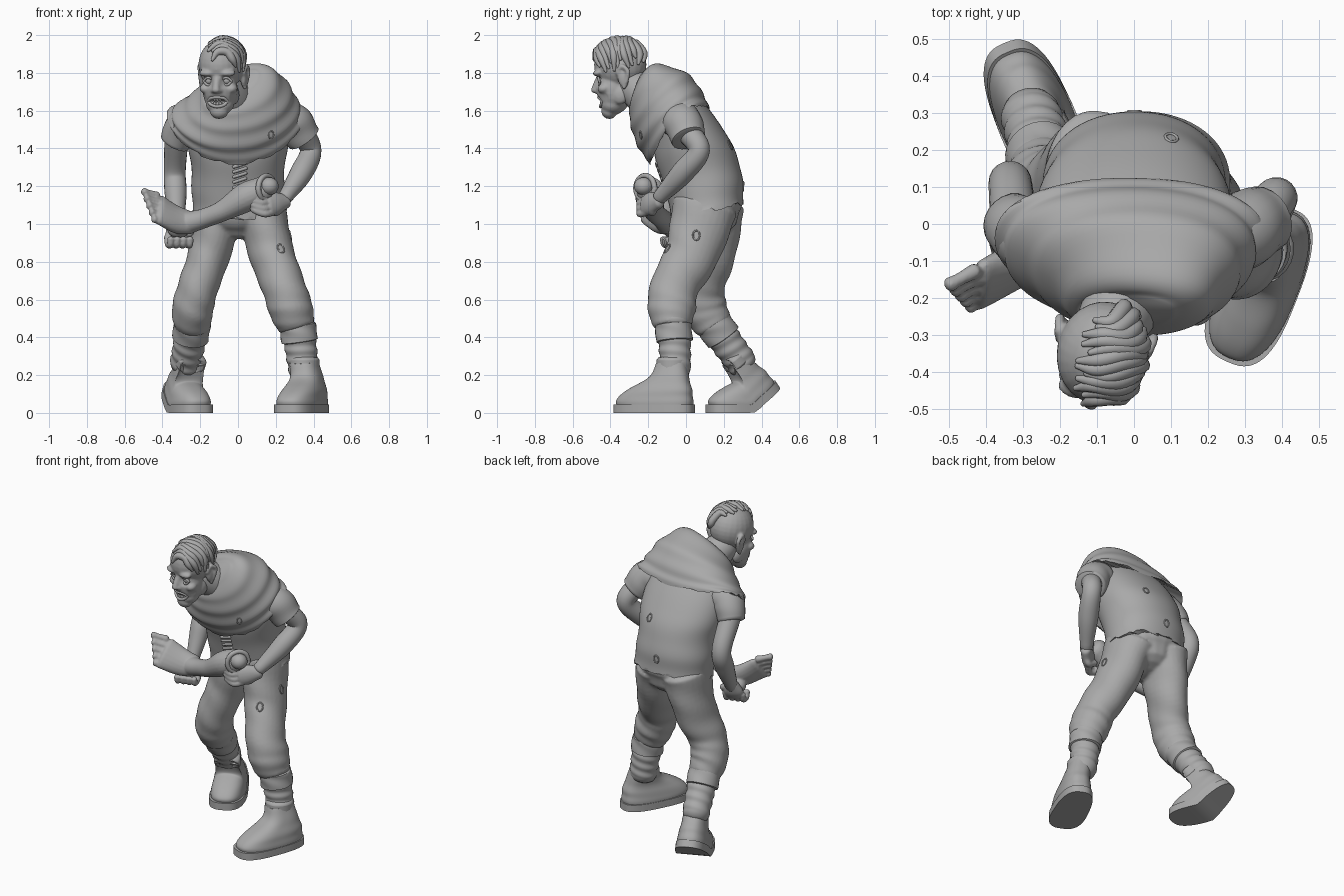
import bpy, bmesh, random
from math import sin, cos, pi, radians, copysign
from mathutils import Vector, Matrix
from mathutils.bvhtree import BVHTree

random.seed(4)
start_cube = bpy.data.objects.get("Cube")
if start_cube:
    bpy.data.objects.remove(start_cube)

grey = bpy.data.materials.new("plain_grey")
grey.use_nodes = True
grey.diffuse_color = (.4, .4, .4, 1)
grey.node_tree.nodes["Principled BSDF"].inputs["Base Color"].default_value = (.4, .4, .4, 1)


def finish(name, bm):
    mesh = bpy.data.meshes.new(name)
    bmesh.ops.recalc_face_normals(bm, faces=bm.faces[:])
    bm.to_mesh(mesh)
    bm.free()
    mesh.materials.append(grey)
    mesh.shade_smooth()
    mesh.set_sharp_from_angle(angle=radians(60))
    obj = bpy.data.objects.new(name, mesh)
    bpy.context.collection.objects.link(obj)
    return obj


def spline(keys, steps):
    """Smooth interpolation through tuples of any length."""
    k = [Vector(key) for key in keys]
    k = [k[0] * 2 - k[1]] + k + [k[-1] * 2 - k[-2]]
    out = []
    for p, q, r, s in zip(k, k[1:], k[2:], k[3:]):
        for i in range(steps):
            t = i / steps
            out.append(q + (r - p) * (t / 2) + (p * 2 - q * 5 + r * 4 - s) * (t * t / 2)
                       + (q * 3 - p - r * 3 + s) * (t ** 3 / 2))
    return out + [k[-2]]


def skin(name, rings, M=None):
    bm = bmesh.new()
    rows = [[bm.verts.new(p) for p in ring] for ring in rings]
    n = len(rows[0])
    for low, high in zip(rows, rows[1:]):
        for i in range(n):
            j = (i + 1) % n
            bm.faces.new((low[i], low[j], high[j], high[i]))
    # caps are strips, so they may be bent or ragged
    for row in (rows[0], rows[-1]):
        for i in range(n // 2):
            quad = [row[i], row[i + 1], row[-i - 1], row[-i]]
            bm.faces.new(list(dict.fromkeys(quad)))
    if M:
        bm.transform(M)
    return finish(name, bm)


def loft(name, keys, side=(1, 0, 0), fold=(0, 0, 0), dome=.6, steps=8, n=20, M=None):
    """Round-ended tube; keys are x, y, z, radius and an optional second radius."""
    pts = spline([k if len(k) == 5 else (*k, k[3]) for k in keys], steps)
    amp, waves, twist = fold
    side, rings, last = Vector(side), [], len(pts) - 1
    for i, p in enumerate(pts):
        t = (pts[min(i + 1, last)].to_3d() - pts[max(i - 1, 0)].to_3d()).normalized()
        u = (side - t * side.dot(t)).normalized()
        v = t.cross(u)

        def ring(shift, size):
            out = []
            for j in range(n):
                a = 2 * pi * j / n
                s = size * (1 + amp * sin(2 * pi * waves * i / last + twist * a))
                out.append(p.to_3d() + t * shift + u * (cos(a) * p[3] * s) + v * (sin(a) * p[4] * s))
            return out
        tips = [radians(d) for d in (80, 55, 28)]
        if i == 0:
            rings += [ring(-dome * p[4] * sin(d), cos(d)) for d in tips]
        rings.append(ring(0, 1))
        if i == last:
            rings += [ring(dome * p[4] * sin(d), cos(d)) for d in reversed(tips)]
    return skin(name, rings, M)


def drape(name, keys, steps=8, n=64, fold=(0, 0), ragged=0, square=1, taper=0, roll=0, M=None):
    """Tilted rings; keys are centre x, back y, back z, front y, front z, half width, side lift."""
    pts, rings = spline(keys, steps), []
    for i, (cx, yb, zb, yf, zf, w, lift) in enumerate(pts):
        v = i / (len(pts) - 1)
        s = 1 + fold[0] * sin(2 * pi * fold[1] * v)
        ring = []
        for j in range(n):
            a = 2 * pi * j / n
            ca, sa = (copysign(abs(f) ** square, f) for f in (cos(a), sin(a)))
            back = (1 + ca * s) / 2
            tear = random.uniform(-1, 1) * ragged if i == len(pts) - 1 else 0
            ring.append((cx + w * s * sa * (1 - taper * back), yf + (yb - yf) * back,
                         zf + (zb - zf) * back + lift * sa * sa + roll * (1 - v) * sa + tear))
        rings.append(ring)
    return skin(name, rings, M)


def ball(name, centre, radii, M=None):
    bm = bmesh.new()
    bmesh.ops.create_uvsphere(bm, u_segments=24, v_segments=16, radius=1)
    bm.transform((M or Matrix()) @ Matrix.Translation(centre) @ Matrix.Diagonal((*radii, 1)))
    return finish(name, bm)


def fuse(name, parts, voxel):
    """Melt overlapping parts into one skin."""
    bm = bmesh.new()
    for part in parts:
        bm.from_mesh(part.data)
        bpy.data.objects.remove(part)
    obj = finish(name, bm)
    mod = obj.modifiers.new("melt", 'REMESH')
    mod.mode, mod.voxel_size, mod.use_smooth_shade = 'VOXEL', voxel, True
    soft = obj.modifiers.new("soften", 'SMOOTH')
    soft.factor, soft.iterations = .5, 3
    graph = bpy.context.evaluated_depsgraph_get()
    mesh = bpy.data.meshes.new_from_object(obj.evaluated_get(graph))
    obj.modifiers.clear()
    obj.data = mesh
    mesh.shade_smooth()
    if not mesh.materials:
        mesh.materials.append(grey)
    return obj


def nearest(obj, point):
    tree = BVHTree.FromPolygons([v.co for v in obj.data.vertices], [p.vertices for p in obj.data.polygons])
    return tree.find_nearest(Vector(point))[:2]


def torn_hole(obj, point, size):
    spot, normal = nearest(obj, point)
    M = Matrix.Translation(spot) @ normal.to_track_quat('Z', 'Y').to_matrix().to_4x4()
    rim = [(size * .7 * cos(i * pi / 4), size * sin(i * pi / 4), 0, size / 6) for i in range(9)]
    loft("torn_hole_rim", rim, side=(0, 0, 1), steps=3, n=8, M=M)


def hand(name, palm, spread, reach, curl):
    palm, spread, reach, curl = map(Vector, (palm, spread, reach, curl))
    parts = [loft("palm", [(*(palm - reach), .038, .032), (*palm, .06, .036),
                           (*(palm + reach * .7), .06, .03)], side=spread)]
    for i in range(4):
        root = palm + spread * (i - 1.5) + reach * .5
        path = [root, root + reach * .8, root + reach + curl, root + reach * .4 + curl * 1.6]
        parts.append(loft("finger", [(*p, .019) for p in path], side=spread, n=10))
    thumb = [palm + spread - reach * .4, palm + spread * 2 + curl * .4, palm + spread * 1.6 + curl + reach * .3]
    parts.append(loft("thumb", [(*p, .021) for p in thumb], side=reach, n=10))
    fuse(name, parts, .006)


# Tunic and shoulder cowl
tunic = drape("tunic", [(0, .08, 1.66, -.2, 1.58, .24, 0), (0, .2, 1.5, -.18, 1.45, .27, 0),
                        (0, .27, 1.36, -.15, 1.3, .25, 0), (0, .3, 1.23, -.1, 1.15, .245, 0),
                        (.01, .305, 1.11, -.08, 1.03, .25, 0)], fold=(.01, 3), ragged=.012, square=.94)
cowl = drape("cowl", [(-.02, -.2, 1.78, -.28, 1.66, .12, 0), (.01, -.15, 1.835, -.3, 1.61, .18, 0),
                      (.01, .01, 1.79, -.29, 1.51, .265, .02), (-.01, .09, 1.69, -.25, 1.4, .335, .055),
                      (-.01, .125, 1.61, -.19, 1.32, .365, .11)],
             fold=(.018, 4.5), ragged=.009, roll=.07, square=.92)
for spot in ((.12, .3, 1.45), (0, .4, 1.2)):
    torn_hole(tunic, spot, .024)
torn_hole(cowl, (.2, -.3, 1.46), .02)
for i in range(5):
    z = 1.19 + i * .03
    ends = [nearest(tunic, (x, -.15, z + x / 3))[0] for x in (-.025, .01, .045)]
    loft("tunic_lacing", [(*p, .009) for p in ends], side=(0, 0, 1), n=8, steps=3)

# Sleeves and arms
loft("left_sleeve", [(.2, -.05, 1.56, .1), (.285, -.02, 1.54, .105), (.35, .015, 1.455, .093)],
     fold=(.02, 2, 1), dome=.1)
sleeve = loft("right_sleeve", [(-.2, -.05, 1.55, .1), (-.285, -.03, 1.52, .1), (-.335, .01, 1.43, .08)],
              fold=(.02, 2, 1), dome=.1)
for spot in ((-.36, -.2, 1.52), (-.33, -.2, 1.46)):
    torn_hole(sleeve, spot, .022)
loft("left_arm", [(.33, 0, 1.5, .064), (.385, .07, 1.39, .057), (.335, -.02, 1.27, .06),
                  (.25, -.14, 1.14, .038)], side=(1, 1, 0))
loft("right_arm", [(-.325, 0, 1.46, .064), (-.335, .11, 1.28, .058), (-.33, .075, 1.16, .058),
                   (-.325, -.01, .99, .037)])
hand("left_hand", (.2, -.185, 1.11), (.008, 0, -.029), (-.055, -.045, -.01), (-.045, .015, .025))
hand("right_hand", (-.325, -.025, .96), (.034, .01, 0), (.005, -.02, -.05), (.01, -.04, .005))

# Severed lower leg held across the belly
foot_wide = Vector((.009, -.017, -.035))
parts = [loft("shin", [(.14, -.19, 1.185, .07), (.04, -.19, 1.14, .078), (-.08, -.17, 1.07, .056),
                       (-.18, -.13, 1.03, .052), (-.27, -.1, 1.005, .06)], side=(0, 0, 1)),
         ball("heel", (-.315, -.075, .975), (.06, .048, .05)),
         loft("foot", [(-.25, -.09, 1.005, .065, .05), (-.33, -.12, 1.025, .083, .05),
                       (-.415, -.165, 1.075, .098, .036)], side=foot_wide)]
for i in range(5):
    root = Vector((-.41, -.16, 1.08)) + foot_wide * (i - 2)
    tip = root + Vector((-.065, -.035, .02)) * (1.1 - i * .07)
    parts.append(loft("toe", [(*root, .022), (*root.lerp(tip, .6), .018), (*tip, .021)], n=12, side=(0, 0, 1)))
fuse("severed_leg", parts, .007)
ball("severed_leg_bone", (.165, -.225, 1.2), (.05, .05, .047))
loft("severed_leg_rim", [(.15 + .042 * cos(i * pi / 4), -.215 + .05 * cos(i * pi / 4),
                          1.19 + .066 * sin(i * pi / 4), .015) for i in range(9)],
     side=(.8, -.6, 0), n=8, steps=4)

# Trousers in one piece, and shin wraps
parts = [loft("seat", [(.0, .1, 1.16, .23, .185), (.0, .115, 1.06, .23, .185), (0, .13, 1, .18, .15)], dome=.5),
         loft("left_leg", [(.12, .1, 1.09, .13, .175), (.175, .035, .85, .12, .145),
                           (.24, -.06, .67, .115, .128), (.28, -.075, .55, .117, .128),
                           (.31, -.07, .46, .1, .1)], fold=(.02, 5, 2), dome=.2, n=28),
         loft("right_leg", [(-.1, .14, 1.09, .135, .17), (-.15, .12, .85, .113, .145),
                            (-.21, .08, .67, .107, .125), (-.24, .1, .55, .11, .12),
                            (-.24, .15, .46, .098, .1)], fold=(.02, 5, 2), dome=.2, n=28)]
trousers = fuse("trousers", parts, .01)
for spot in ((.28, -.2, .94), (.4, .06, .97)):
    torn_hole(trousers, spot, .026)
wraps = {"left": [(.31, -.07, .5), (.33, -.06, .36), (.35, -.055, .22)],
         "right": [(-.235, .12, .51), (-.255, .21, .38), (-.28, .3, .26)]}
for name, path in wraps.items():
    loft(name + "_shin_wrap", [(*p, r) for p, r in zip(path, (.09, .085, .08))], fold=(.035, 5, 1), steps=20, n=28)
    top, low = Vector(path[0]), Vector(path[1])
    loft(name + "_wrap_band", [(*top.lerp(low, t), .097) for t in (.25, .5, .85)],
         fold=(.02, 1, 3), dome=.1, n=28)


# Boots: the right one bends at the ball with its heel raised
def boot(name, origin, turn, lean, bend):
    M = Matrix.Translation(origin) @ Matrix.Rotation(radians(turn), 4, 'Z')
    sole = drape(name + "_sole", [(0, .01, z, -.44, z, .115, 0) for z in (0, .025, .045)],
                 square=.72, taper=.18, steps=2)
    upper = drape(name + "_upper", [(0, 0, .04, -.425, .04, .107, 0), (0, 0, .09, -.42, .08, .105, 0),
                                    (0, -.01, .14, -.34, .135, .092, 0), (lean / 3, -.03, .2, -.24, .19, .08, 0),
                                    (lean, -.045, .28, -.21, .26, .076, 0)],
                  square=.8, taper=.12, fold=(.01, 3))
    cuff = loft(name + "_cuff", [(lean, -.125, z, .08, .086) for z in (.24, .26, .28)], dome=.3)
    pivot = Vector((0, -.22, 0))
    for obj in (sole, upper, cuff):
        for v in obj.data.vertices:
            ramp = min(max((v.co.y + .28) / .12, 0), 1)
            turned = Matrix.Rotation(radians(bend) * ramp, 3, 'X') @ (v.co - pivot)
            v.co = M @ (turned + pivot)
            v.co.z = max(v.co.z, 0)
        obj.data.update()


boot("left_boot", (.43, .03, 0), -24, -.03, 0)
boot("right_boot", (-.365, .52, 0), 23, 0, 36)

# Head: face forms are melted together, then sockets and mouth are pressed in
place = (Matrix.Translation((-.085, -.335, 1.775)) @ Matrix.Rotation(radians(-12), 4, 'Z')
         @ Matrix.Rotation(radians(11), 4, 'X'))
loft("neck", [(-.075, -.29, 1.74, .09), (-.04, -.23, 1.69, .105), (0, -.13, 1.6, .12)])
parts = [ball("cranium", (0, 0, .07), (.121, .14, .135)), ball("face", (0, -.06, -.05), (.094, .092, .13)),
         ball("jaw", (0, -.075, -.125), (.076, .07, .06)), ball("chin", (0, -.105, -.16), (.05, .042, .042)),
         loft("nose", [(0, -.12, .03, .016), (0, -.147, -.01, .018), (0, -.16, -.04, .023)])]
for s in (-1, 1):
    parts += [ball("brow", (s * .05, -.112, .047), (.048, .03, .02)),
              ball("cheekbone", (s * .07, -.095, -.04), (.032, .036, .026)),
              ball("jaw_corner", (s * .068, -.02, -.09), (.025, .045, .05)),
              ball("nostril", (s * .018, -.147, -.042), (.014, .016, .013)),
              ball("ear", (s * .113, .025, -.005), (.018, .03, .055)),
              loft("ear_rim", [(s * .116, .02, -.06, .011), (s * .125, .045, -.02, .012),
                               (s * .13, .06, .025, .013), (s * .126, .03, .055, .012),
                               (s * .12, 0, .02, .01)], side=(0, .3, 1), n=10)]
head = fuse("head", parts, .007)
dents = [((s * .05, -.13, .003), .04, .028) for s in (-1, 1)]
dents += [((s * .025, -.145, -.102), .036, .02) for s in (-1, 1)]
dents += [((s * .08, -.1, -.085), .035, .01) for s in (-1, 1)]
for v in head.data.vertices:
    for centre, reach, depth in dents:
        d = (v.co - Vector(centre)).length / reach
        if d < 1:
            v.co.y += depth * (1 - d * d) ** 2
head.data.transform(place)
for s in (-1, 1):
    ball("eyeball", (s * .048, -.098, .003), (.024, .024, .022), place)
    for up in (-1, 1):
        lid = [(s * .048 + .028 * x, -.12 + .008 * abs(x), .003 + up * .02 * (1 - x * x), .007)
               for x in (-1, -.5, 0, .5, 1)]
        loft("eyelid", lid, side=(0, 0, 1), n=8, steps=4, M=place)
lips = [(.05 * cos(i * pi / 4), -.146 + .024 * cos(i * pi / 4) ** 2, -.103 + .025 * sin(i * pi / 4), .009)
        for i in range(9)]
loft("lips", lips, side=(0, 1, 0), n=10, steps=4, M=place)
for i in range(-2, 3):
    for z in (-.09, -.116):
        ball("tooth", (i * .015, -.137 + .003 * i * i, z), (.008, .008, .012), place)

# Hair swept over the left half of the scalp and down the nape
for i in range(12):
    y = -.118 + i * .021
    strand = []
    for deg, r in ((-24, .008), (5, .02), (35, .023), (62, .02), (86 + i % 3 * 8, .007)):
        a = radians(deg + 9 * sin(i * 2))
        sweep = y + .03 * sin(a) + .008 * sin(a * 4 + i)
        k = max(1 - (sweep / .15) ** 2, .1) ** .5 + .02
        strand.append((.12 * k * sin(a), sweep, .07 + .134 * k * cos(a), r))
    loft("hair_strand", strand, side=(0, 1, 0), n=10, steps=5, M=place)
